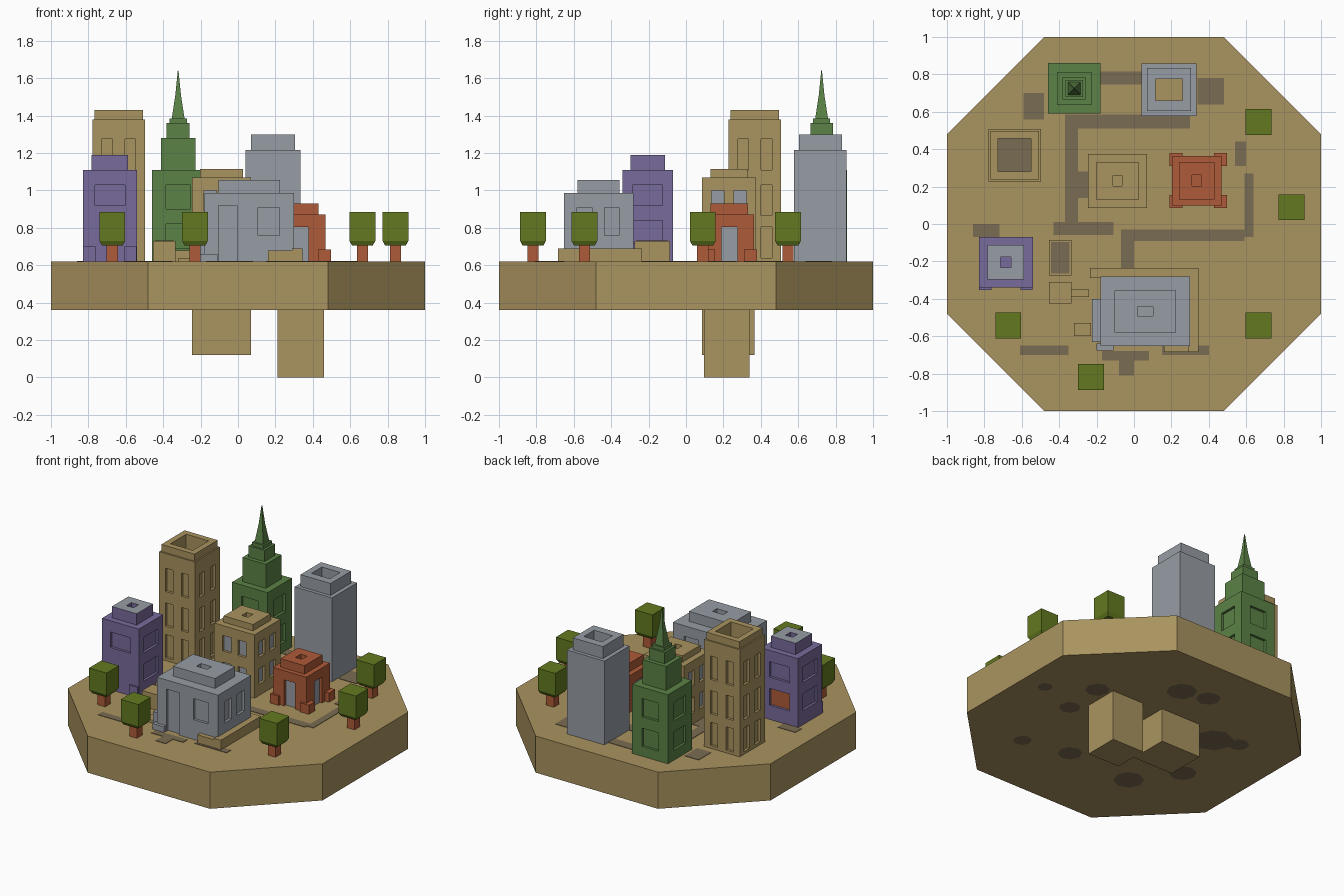
import bpy, bmesh, math
from mathutils import Vector

if "Cube" in bpy.data.objects:
    bpy.data.objects.remove(bpy.data.objects["Cube"])

GROUND = 0.62

def material(name, rgb):
    m = bpy.data.materials.new(name)
    m.diffuse_color = (*rgb, 1)
    m.use_nodes = True
    m.node_tree.nodes["Principled BSDF"].inputs["Base Color"].default_value = m.diffuse_color
    return m

TAN = material("sand", (.40, .295, .115))
ROAD = material("road brown", (.195, .15, .085))
GREY = material("grey", (.31, .34, .375))
PURPLE = material("purple", (.19, .145, .33))
GREEN = material("green", (.105, .225, .062))
LEAF = material("leaf green", (.125, .195, .014))
ORANGE = material("orange", (.43, .105, .04))

def loft(bm, cx, cy, rings, mat=0):
    """Stack of rectangles (half x, half y, z) joined into one closed solid."""
    loops = [[bm.verts.new((cx + sx * hx, cy + sy * hy, z))
              for sx, sy in ((-1, -1), (1, -1), (1, 1), (-1, 1))] for hx, hy, z in rings]
    faces = [bm.faces.new(loops[0][::-1]), bm.faces.new(loops[-1])]
    for a, b in zip(loops, loops[1:]):
        for i in range(4):
            j = (i + 1) % 4
            faces.append(bm.faces.new((a[i], a[j], b[j], b[i])))
    for f in faces:
        f.material_index = mat
    return faces

def box(bm, x0, x1, y0, y1, z0, z1, mat=0):
    hx, hy = (x1 - x0) / 2, (y1 - y0) / 2
    return loft(bm, (x0 + x1) / 2, (y0 + y1) / 2, [(hx, hy, z0), (hx, hy, z1)], mat)

def finish(name, bm, mats):
    bm.normal_update()
    me = bpy.data.meshes.new(name)
    bm.to_mesh(me)
    bm.free()
    for m in mats:
        me.materials.append(m)
    ob = bpy.data.objects.new(name, me)
    bpy.context.collection.objects.link(ob)
    return ob

def boxes(name, mat, items):
    bm = bmesh.new()
    for it in items:
        box(bm, *it)
    return finish(name, bm, [mat])

def building(name, cx, cy, tiers, mats, windows=(), well=None, roof=0):
    """tiers: (half x, half y, top z). windows: (sides, offset, width, z0, z1, material).
    well: (half x, half y, floor z, floor material)."""
    rings, z = [], GROUND
    for hx, hy, top in tiers:
        rings += [(hx, hy, z), (hx, hy, top)]
        z = top
    bm = bmesh.new()
    loft(bm, cx, cy, rings)[1].material_index = roof
    body = finish(name, bm, mats)
    hx, hy = tiers[0][:2]
    cut = bmesh.new()
    for sides, off, w, z0, z1, mi in windows:
        for s in sides:
            sign = 1 if s in "RB" else -1
            if s in "FB":
                c = cy + sign * hy
                faces = box(cut, cx + off - w / 2, cx + off + w / 2, c - .018, c + .018, z0, z1)
                axis = Vector((0, 1, 0))
            else:
                c = cx + sign * hx
                faces = box(cut, c - .018, c + .018, cy + off - w / 2, cy + off + w / 2, z0, z1)
                axis = Vector((1, 0, 0))
            cut.normal_update()
            for f in faces:
                if abs(f.normal.dot(axis)) > .9:
                    f.material_index = mi
    if well:
        wx, wy, floor, mi = well
        loft(cut, cx, cy, [(wx, wy, floor), (wx, wy, z + .1)])[0].material_index = mi
    cutter = finish("cutter", cut, mats)
    mod = body.modifiers.new("openings", 'BOOLEAN')
    mod.operation, mod.solver, mod.object = 'DIFFERENCE', 'EXACT', cutter
    bpy.context.view_layer.update()
    dg = bpy.context.evaluated_depsgraph_get()
    me = bpy.data.meshes.new_from_object(body.evaluated_get(dg))
    body.modifiers.clear()
    body.data = me
    bpy.data.objects.remove(cutter)
    return body

# Octagonal island slab
bm = bmesh.new()
outline = [(.48, -1), (1, -.48), (1, .48), (.48, 1), (-.48, 1), (-1, .48), (-1, -.48), (-.48, -1)]
low = [bm.verts.new((x, y, .36)) for x, y in outline]
high = [bm.verts.new((x, y, GROUND)) for x, y in outline]
bm.faces.new(low[::-1])
bm.faces.new(high)
for i in range(8):
    j = (i + 1) % 8
    bm.faces.new((low[i], low[j], high[j], high[i]))
finish("island", bm, [TAN])

# Foundation blocks below the island
boxes("foundations", TAN, [(-.245, .07, .085, .365, .12, .37), (.21, .46, .095, .34, 0, .37)])

# Road patches on top
roads = [(-.37, .30, .51, .585), (-.37, -.30, 0, .51), (-.59, -.48, .56, .70), (.34, .48, .64, .78),
         (-.18, .05, .745, .815), (-.43, -.11, -.06, .01), (-.07, .59, -.09, -.03), (.59, .64, -.07, .27),
         (.54, .60, .31, .44), (-.07, 0, -.24, -.09), (-.61, -.35, -.70, -.65), (.15, .40, -.70, -.65),
         (-.17, .08, -.73, -.68), (-.08, 0, -.81, -.73), (-.86, -.72, -.07, 0), (-.30, -.20, .14, .28)]
boxes("roads", ROAD, [(*r, GROUND - .002, GROUND + .003) for r in roads])

# Round stains on the underside
bm = bmesh.new()
for x, y, r in [(.12, .62, .10), (-.07, .66, .08), (-.44, .27, .13), (.55, .29, .08), (.54, 0, .07),
                (.83, .10, .05), (.16, -.45, .08), (-.35, -.47, .10), (-.56, -.18, .09),
                (-.60, .33, .07), (.50, -.52, .06), (.38, .14, .05)]:
    ring = [bm.verts.new((x + r * math.cos(a * math.tau / 8), y + r * math.sin(a * math.tau / 8), .357))
            for a in range(8)]
    bm.faces.new(ring[::-1])
finish("underside_stains", bm, [ROAD])

# Purple block with a grey roof
building("purple_block", -.685, -.205, [(.145, .135, 1.11), (.097, .092, 1.19)], [PURPLE, GREY, ORANGE],
         [("FRBL", 0, .16, .92, 1.03, 0), ("RL", 0, .16, .72, .84, 0), ("B", 0, .16, .72, .84, 2)],
         (.028, .028, 1.15, 0), roof=1)
boxes("purple_feet", PURPLE, [(x - .033, x + .033, -.352, -.33, GROUND, .70) for x in (-.795, -.575)])

# Tall sand tower with an open top
building("sand_tower", -.638, .368, [(.14, .14, 1.38), (.13, .13, 1.43)], [TAN, ROAD],
         [("FBLR", o, .058, z, z + .165, 0) for o in (-.062, .062) for z in (.64, .865, 1.11)],
         (.088, .088, 1.22, 1))

# Green spire tower
building("green_tower", -.32, .725, [(.14, .135, 1.11), (.092, .088, 1.28), (.062, .06, 1.36)],
         [GREEN], [("FBLR", 0, .13, z, z + .13, 0) for z in (.69, .90)])
bm = bmesh.new()
loft(bm, -.32, .725, [(.046, .046, 1.35), (.046, .046, 1.385), (.034, .034, 1.385),
                      (.015, .015, 1.51), (.002, .002, 1.64)])
finish("green_spire", bm, [GREEN])

# Plain grey tower
building("grey_tower", .187, .718, [(.147, .14, 1.215), (.118, .115, 1.30)], [GREY, TAN],
         (), (.072, .058, 1.15, 1))

# Middle sand block
building("sand_block", -.088, .23, [(.158, .145, 1.07), (.115, .10, 1.115)], [TAN, GREY],
         [("FBLR", o, .065, z, z + .11, m) for o in (-.06, .06) for z, m in ((.70, 1), (.89, 1))],
         (.025, .028, 1.07, 0))

# Orange house with doors and corner feet
building("orange_house", .335, .232, [(.132, .132, .87), (.095, .10, .93)], [ORANGE, GREY],
         [("FBLR", 0, .085, .60, .805, 1)], (.025, .03, .89, 0))
boxes("orange_feet", ORANGE, [(x - .035, x + .035, y - .035, y + .035, GROUND, .685)
                              for x in (.225, .462) for y in (.12, .345)])

# Wide grey hall on a sand step
building("grey_hall", .06, -.467, [(.24, .185, .985), (.165, .112, 1.055)], [GREY],
         [("F", .105, .115, .76, .91, 0), ("F", -.115, .10, .60, .92, 0), ("R", -.075, .08, .76, .91, 0),
          ("R", .07, .08, .76, .91, 0), ("B", -.1, .11, .76, .91, 0), ("B", .1, .11, .76, .91, 0),
          ("L", 0, .11, .76, .91, 0)], (.042, .025, 1.01, 0))
boxes("hall_porch", GREY, [(-.225, -.17, -.63, -.40, GROUND, .72), (-.20, -.11, -.675, -.64, GROUND, .66)])
boxes("hall_step", TAN, [(.29, .345, -.685, -.235, GROUND, .69), (-.235, .30, -.29, -.235, GROUND, .69),
                         (.16, .30, -.685, -.64, GROUND, .68), (-.32, -.23, -.60, -.53, GROUND, .64)])

# Small sheds beside the hall
boxes("sheds", TAN, [(-.455, -.335, -.275, -.085, GROUND, .73), (-.455, -.335, -.425, -.31, GROUND, .73),
                     (-.335, -.24, -.39, -.35, GROUND, .68)])
boxes("shed_roof", ROAD, [(-.445, -.345, -.265, -.095, .729, .733)])

# Trees
for i, (x, y) in enumerate([(-.672, -.543), (-.23, -.818), (.665, -.543), (.842, .09), (.665, .545)]):
    bm = bmesh.new()
    box(bm, x - .03, x + .03, y - .03, y + .03, GROUND, .72, 1)
    loft(bm, x, y, [(.055, .055, .705), (.069, .069, .73), (.069, .069, .885)])
    finish(f"tree_{i + 1}", bm, [LEAF, ORANGE])
